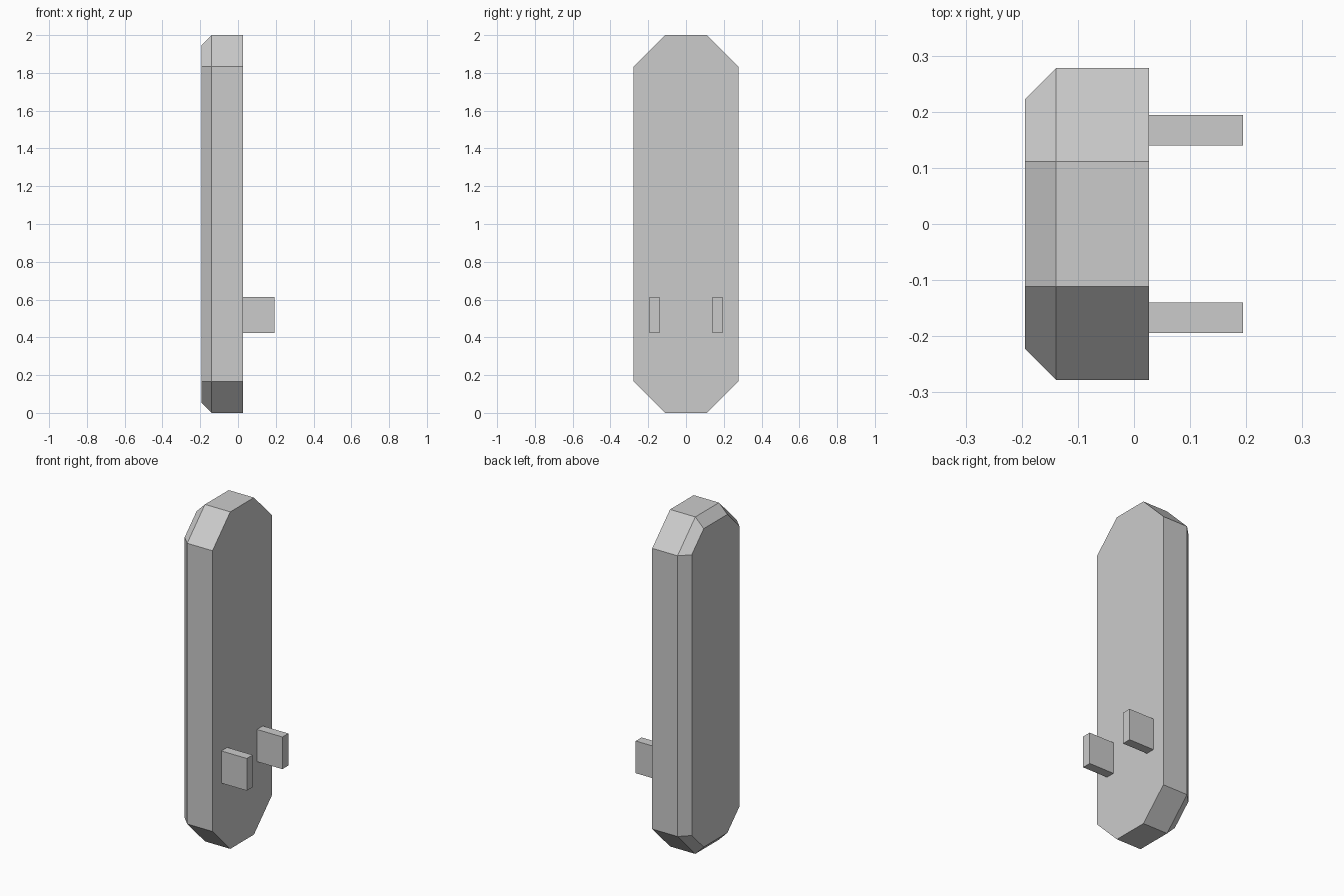
import bpy, bmesh

if "Cube" in bpy.data.objects:
    bpy.data.objects.remove(bpy.data.objects["Cube"])

HALF_W, HEIGHT, CORNER, BEVEL = 0.278, 2.0, 0.167, 0.055
X_BACK, X_MID, X_FRONT = -0.194, -0.139, 0.027


def finish(bm, name):
    bmesh.ops.recalc_face_normals(bm, faces=bm.faces)
    mesh = bpy.data.meshes.new(name)
    bm.to_mesh(mesh)
    bm.free()
    obj = bpy.data.objects.new(name, mesh)
    bpy.context.collection.objects.link(obj)
    return obj


def octagon(x, inset):
    # Corner centres stay put while the corner size shrinks by the inset
    w, lo, hi = HALF_W - inset, inset, HEIGHT - inset
    cy, cl, ch = HALF_W - CORNER, CORNER, HEIGHT - CORNER
    yz = [(-cy, lo), (cy, lo), (w, cl), (w, ch),
          (cy, hi), (-cy, hi), (-w, ch), (-w, cl)]
    return [(x, y, z) for y, z in yz]


# Tall board: three octagonal sections joined, with a bevelled back rim
bm = bmesh.new()
rings = [[bm.verts.new(p) for p in octagon(x, inset)]
         for x, inset in ((X_BACK, BEVEL), (X_MID, 0), (X_FRONT, 0))]
for a, b in zip(rings, rings[1:]):
    for i in range(8):
        j = (i + 1) % 8
        bm.faces.new((a[i], a[j], b[j], b[i]))
bm.faces.new(rings[0])
bm.faces.new(rings[-1])
finish(bm, "board")

# Pair of small pegs on the flat side
for side, name in ((-1, "peg_front"), (1, "peg_back")):
    bm = bmesh.new()
    bmesh.ops.create_cube(bm, size=1)
    bmesh.ops.scale(bm, vec=(0.167, 0.055, 0.191), verts=bm.verts)
    bmesh.ops.translate(bm, vec=(0.1105, side * 0.167, 0.5175), verts=bm.verts)
    finish(bm, name)
